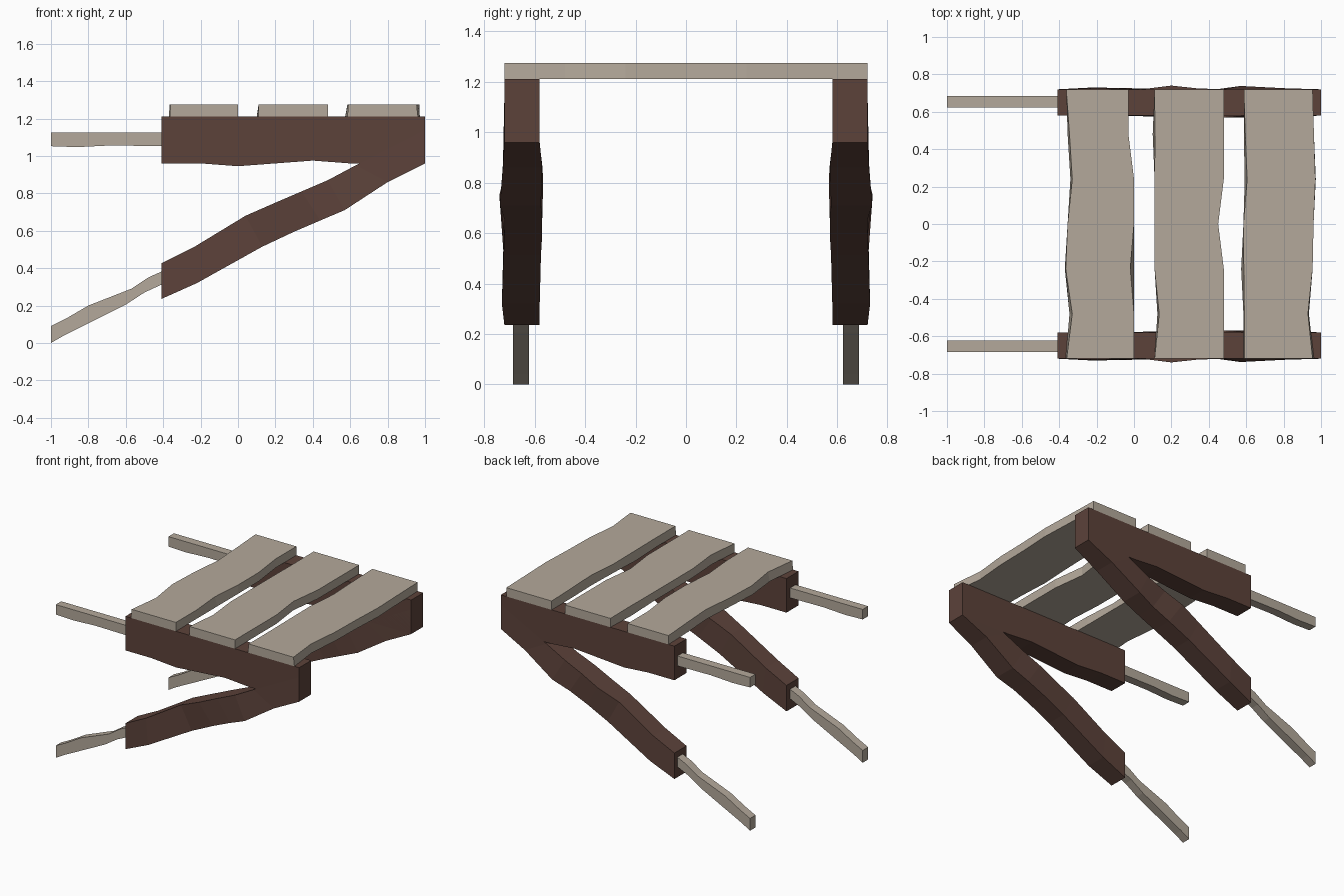
import bpy, bmesh


def material(name, rgb):
    m = bpy.data.materials.new(name)
    lin = [((c / 255 + 0.055) / 1.055) ** 2.4 for c in rgb]
    m.diffuse_color = (*lin, 1)
    return m


DARK = material("dark brown wood", (92, 66, 58))
PALE = material("weathered pale wood", (180, 169, 155))


def loft(name, rings, mat, mirror=False):
    """Skin a list of four-corner sections into a capped flat-faced beam."""
    bm = bmesh.new()
    vs = [[bm.verts.new(p) for p in ring] for ring in rings]
    for a, b in zip(vs, vs[1:]):
        for i in range(4):
            j = (i + 1) % 4
            bm.faces.new((a[i], a[j], b[j], b[i]))
    bm.faces.new(vs[0])
    bm.faces.new(vs[-1])
    bmesh.ops.recalc_face_normals(bm, faces=bm.faces)
    me = bpy.data.meshes.new(name)
    bm.to_mesh(me)
    bm.free()
    me.materials.append(mat)
    ob = bpy.data.objects.new(name, me)
    bpy.context.collection.objects.link(ob)
    if mirror:
        mod = ob.modifiers.new("other side", 'MIRROR')
        mod.use_axis = (False, True, False)
    return ob


def rail(name, sections, y_in, y_out, mat):
    """Sections: top x, top z, bottom x, bottom z, then optional bulges
    (top outer, top inner, bottom outer, bottom inner)."""
    rings = []
    for s in sections:
        xt, zt, xb, zb = s[:4]
        to, ti, bo, bi = s[4] if len(s) > 4 else (0, 0, 0, 0)
        rings.append([(xt, y_out + to, zt), (xt, y_in - ti, zt),
                      (xb, y_in - bi, zb), (xb, y_out + bo, zb)])
    return loft(name, rings, mat, True)


# Horizontal side beams
rail("side_beam", [(-.41, 1.21, -.41, .96), (-.2, 1.21, -.2, .96),
                   (0, 1.21, 0, .945), (.2, 1.21, .2, .96),
                   (.4, 1.21, .4, .975), (.6, 1.21, .6, .96),
                   (1, 1.21, 1, .96)], .58, .72, DARK)

# Sloping braces under the beams
rail("brace", [(-.41, .425, -.41, .235),
               (-.24, .51, -.22, .32, (.005, 0, .01, 0)),
               (.04, .68, .13, .515, (0, 0, .003, .005)),
               (.2, .75, .3, .595, (.02, .005, 0, .01)),
               (.34, .81, .44, .655, (.005, .014, 0, .01)),
               (.48, .87, .57, .71, (0, .01, .018, .005)),
               (.63, .95, .8, .86, (0, 0, .006, .01)),
               (1, 1.14, 1, .96)], .58, .72, DARK)

# Thin pegs sticking out of the beam and brace ends
rail("upper_peg", [(-1, 1.125, -1, 1.052), (-.86, 1.125, -.86, 1.047),
                   (-.68, 1.125, -.68, 1.056), (-.38, 1.125, -.38, 1.052)],
     .622, .685, PALE)
rail("lower_peg", [(-1, .09, -1, 0), (-.92, .13, -.93, .04),
                   (-.8, .2, -.75, .13), (-.57, .29, -.6, .205),
                   (-.48, .35, -.5, .27), (-.38, .395, -.38, .325)],
     .622, .685, PALE)

# Top planks: left/right edge offsets of the upper face along y, and lower face
YS = (-.72, -.48, -.24, 0, .24, .48, .72)
PLANKS = [
    ((-.36, -.33, -.365, -.355, -.33, -.345, -.362),
     (0, 0, -.02, 0, 0, -.03, -.03),
     (-.365, -.345, -.37, -.355, -.34, -.355, -.362),
     (0, 0, 0, 0, 0, -.03, -.03)),
    ((.11, .135, .11, .11, .11, .112, .11),
     (.48, .48, .48, .45, .48, .48, .48),
     (.11, .125, .11, .11, .11, .1, .11),
     (.48, .48, .48, .45, .48, .48, .48)),
    ((.59, .59, .587, .585, .605, .595, .587),
     (.955, .93, .955, .96, .97, .962, .955),
     (.585, .585, .573, .585, .592, .587, .587),
     (.962, .935, .955, .96, .972, .962, .955)),
]
for n, (tl, tr, bl, br) in enumerate(PLANKS):
    loft(f"plank_{n + 1}",
         [[(tl[i], y, 1.275), (tr[i], y, 1.275), (br[i], y, 1.21), (bl[i], y, 1.21)]
          for i, y in enumerate(YS)], PALE)
